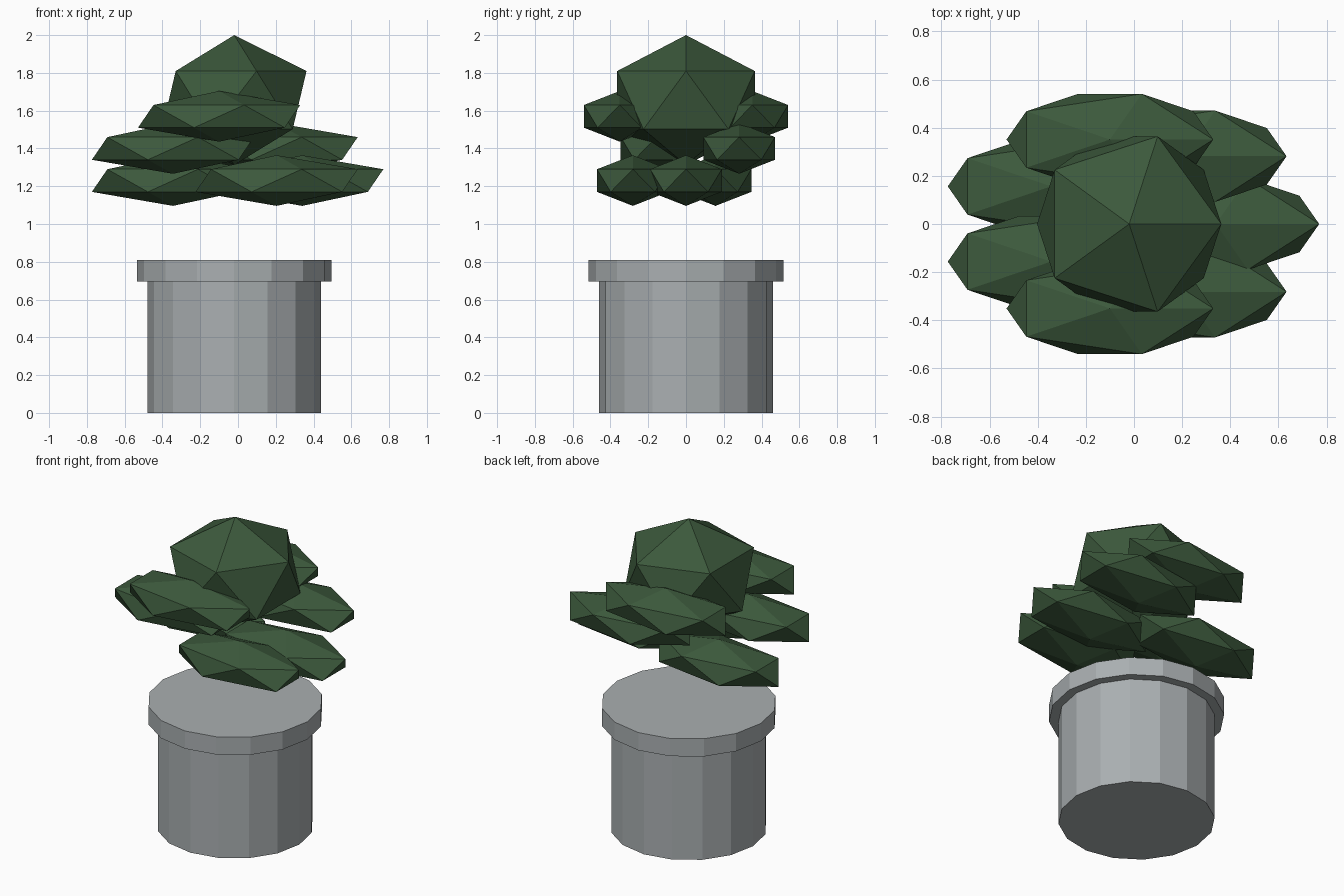
import bpy, math

if "Cube" in bpy.data.objects:
    bpy.data.objects.remove(bpy.data.objects["Cube"])

def material(name, rgb):
    m = bpy.data.materials.new(name)
    m.diffuse_color = (*rgb, 1)
    m.use_nodes = True
    m.node_tree.nodes["Principled BSDF"].inputs["Base Color"].default_value = m.diffuse_color
    return m

GREY = material("stone grey", (0.40, 0.43, 0.44))
GREEN = material("leaf green", (0.045, 0.100, 0.045))
CX = -0.02  # plant axis

def finish(name, mat):
    o = bpy.context.object
    o.name = name
    o.data.materials.append(mat)
    return o

def drum(name, r, z0, z1):
    bpy.ops.mesh.primitive_cylinder_add(vertices=16, radius=r, depth=z1 - z0,
                                        location=(CX, 0, (z0 + z1) / 2))
    return finish(name, GREY)

def leaf_clump(name, loc, scale):
    bpy.ops.mesh.primitive_ico_sphere_add(subdivisions=1, radius=1, location=loc)
    o = finish(name, GREEN)
    o.scale = scale
    return o

# Pot
drum("pot_body", 0.46, 0, 0.695)
drum("pot_rim", 0.516, 0.695, 0.81)

# Crown of the foliage
leaf_clump("foliage_crown", (CX, 0, 1.656), (0.428, 0.428, 0.344))

# Seven flat leaf pads in a ring, stepping through three heights
for i in range(7):
    a = i * math.tau / 7
    leaf_clump(f"leaf_pad_{i + 1}",
               (CX + 0.36 * math.cos(a), 0.36 * math.sin(a), 1.23 + 0.17 * (i % 3)),
               (0.48, 0.223, 0.134))
